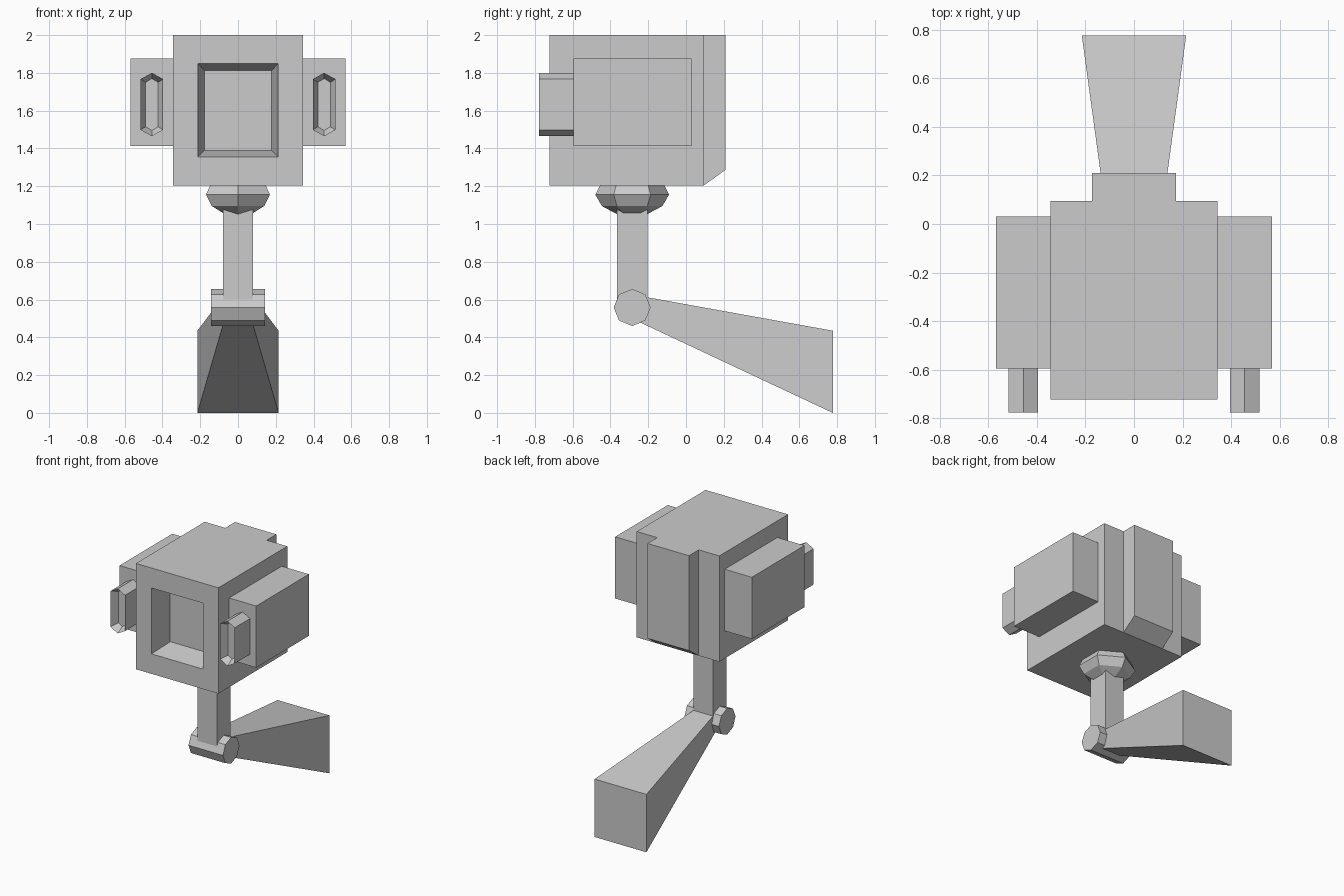
import bpy, bmesh, math

cube = bpy.data.objects.get("Cube")
if cube:
    bpy.data.objects.remove(cube, do_unlink=True)

# One plain grey for the whole model
GREY = (0.6, 0.6, 0.6, 1.0)
mat = bpy.data.materials.new("plain grey")
mat.use_nodes = True
mat.diffuse_color = GREY
bsdf = mat.node_tree.nodes["Principled BSDF"]
bsdf.inputs["Base Color"].default_value = GREY
bsdf.inputs["Roughness"].default_value = 0.8


def loft(name, loops, mirror=False):
    """Bridge matching loops of points in order and cap both ends."""
    bm = bmesh.new()
    rings = [[bm.verts.new(p) for p in loop] for loop in loops]
    n = len(rings[0])
    for a, b in zip(rings, rings[1:]):
        for i in range(n):
            j = (i + 1) % n
            bm.faces.new((a[i], a[j], b[j], b[i]))
    bm.faces.new(rings[0])
    bm.faces.new(rings[-1])
    bmesh.ops.recalc_face_normals(bm, faces=bm.faces[:])
    mesh = bpy.data.meshes.new(name)
    bm.to_mesh(mesh)
    bm.free()
    mesh.materials.append(mat)
    obj = bpy.data.objects.new(name, mesh)
    bpy.context.collection.objects.link(obj)
    if mirror:
        obj.modifiers.new("Mirror", 'MIRROR')
    return obj


def rect_xz(x0, x1, z0, z1, y):
    return [(x0, y, z0), (x1, y, z0), (x1, y, z1), (x0, y, z1)]


def hex_xz(cx, half, z0, z1, tip, y):
    """Tall hexagon with points at the top and bottom."""
    return [(cx - half, y, z0 + tip), (cx, y, z0), (cx + half, y, z0 + tip),
            (cx + half, y, z1 - tip), (cx, y, z1), (cx - half, y, z1 - tip)]


def ring(n, r):
    return [(r * math.cos(math.tau * i / n), r * math.sin(math.tau * i / n))
            for i in range(n)]


# Head box with a tapered recess in its front
loft("head_box", [rect_xz(-0.343, 0.343, 1.205, 2.0, 0.095),
                  rect_xz(-0.343, 0.343, 1.205, 2.0, -0.722),
                  rect_xz(-0.213, 0.213, 1.355, 1.85, -0.722),
                  rect_xz(-0.178, 0.178, 1.39, 1.812, -0.55)])

# Raised back panel with a sloped lower edge
profile = [(0.05, 1.205), (0.095, 1.205), (0.21, 1.287), (0.21, 2.0), (0.05, 2.0)]
loft("back_panel", [[(x, y, z) for y, z in profile] for x in (-0.172, 0.172)])

# Side pods
loft("side_pods", [rect_xz(0.33, 0.568, 1.412, 1.875, y) for y in (-0.595, 0.03)],
     mirror=True)

# Hexagonal barrels on the pods, with hollow front ends
loft("side_barrels", [hex_xz(0.456, 0.06, 1.465, 1.80, 0.033, -0.56),
                      hex_xz(0.456, 0.06, 1.465, 1.80, 0.033, -0.777),
                      hex_xz(0.456, 0.033, 1.495, 1.77, 0.02, -0.777),
                      hex_xz(0.456, 0.033, 1.495, 1.77, 0.02, -0.777 + 0.055)][:2] +
     [hex_xz(0.456, 0.033, 1.495, 1.77, 0.02, -0.722)], mirror=True)

# Faceted ball joint under the head, one corner to the front
AXIS_Y = -0.285
loft("neck_ball", [[(y, AXIS_Y + x, z) for x, y in ring(6, r)]
                   for r, z in ((0.165, 1.215), (0.195, 1.155),
                                (0.16, 1.095), (0.08, 1.052))])

# Square neck post
loft("neck_post", [rect_xz(-0.08, 0.08, 0.58, 1.08, AXIS_Y + d) for d in (-0.08, 0.08)])

# Octagonal hinge pin across the foot of the post
loft("hinge_pin", [[(x, AXIS_Y + a, 0.558 + b) for a, b in ring(8, 0.098)]
                   for x in (-0.143, 0.143)])

# Flared arm running back and down
loft("mount_arm", [rect_xz(-0.075, 0.075, 0.482, 0.62, -0.25),
                   rect_xz(-0.215, 0.215, 0.0, 0.435, 0.777)])
